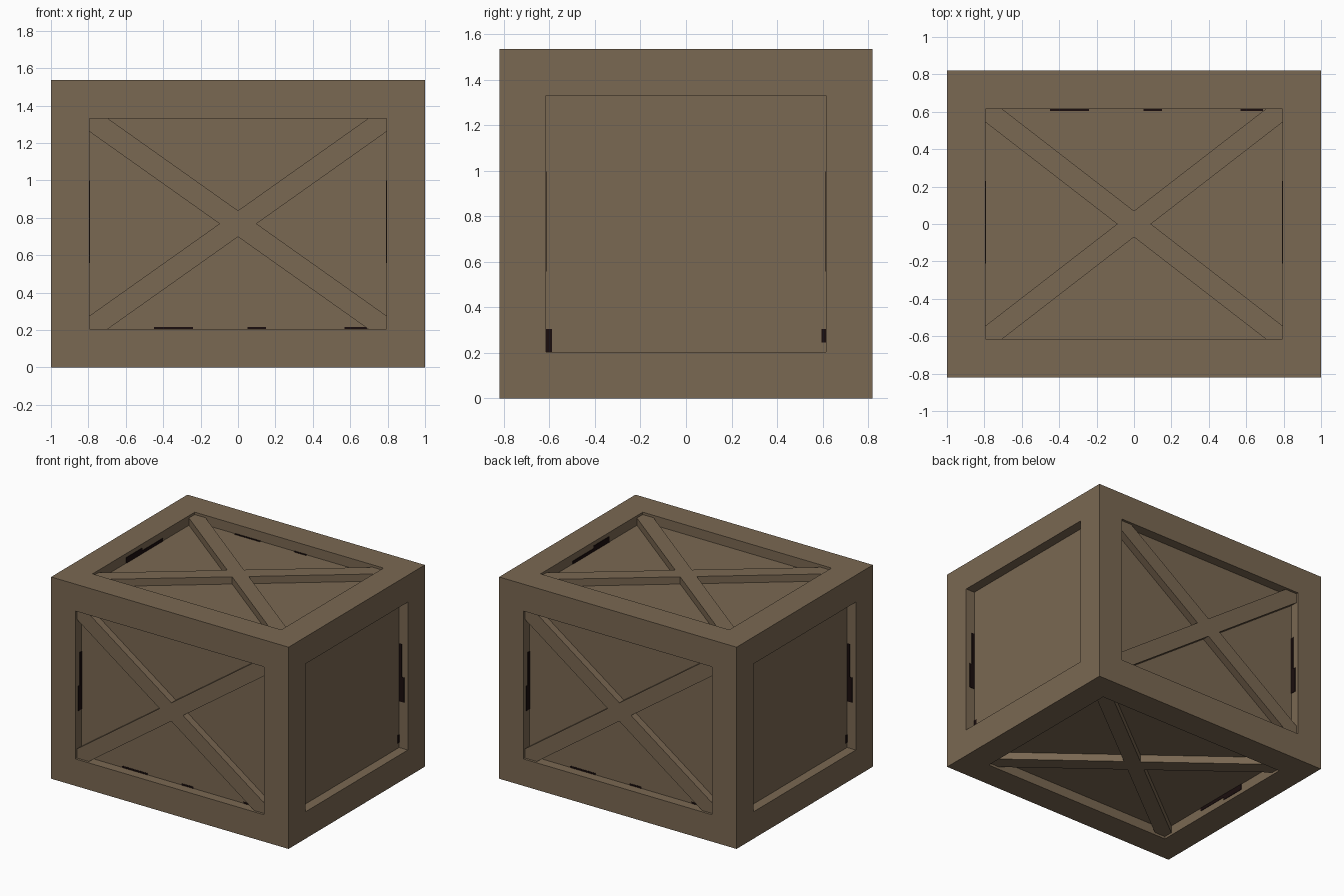
import bpy, bmesh
from mathutils import Matrix, Vector

if "Cube" in bpy.data.objects:
    bpy.data.objects.remove(bpy.data.objects["Cube"])

HX, HY, HZ = 1.0, 0.82, 0.768      # half sizes of the crate
RIM, DEPTH = 0.205, 0.073          # frame width, panel recess
BEAM_TOP = -0.018                  # brace face, below the frame face
HALF = 0.07                        # brace half height, measured along v
CENTRE = Vector((0, 0, HZ))


def material(name, colour):
    m = bpy.data.materials.new(name)
    m.diffuse_color = (*colour, 1)
    m.use_nodes = True
    m.node_tree.nodes["Principled BSDF"].inputs["Base Color"].default_value = m.diffuse_color
    return m


wood = material("brown wood", (0.195, 0.138, 0.084))
grime = material("dark grime", (0.010, 0.004, 0.004))


def finish(bm, name, mat):
    bmesh.ops.recalc_face_normals(bm, faces=bm.faces[:])
    me = bpy.data.meshes.new(name)
    bm.to_mesh(me)
    bm.free()
    me.materials.append(mat)
    ob = bpy.data.objects.new(name, me)
    bpy.context.collection.objects.link(ob)
    return ob


# Crate body: a box with a sunken panel in each side
bm = bmesh.new()
bmesh.ops.create_cube(bm, size=2)
for v in bm.verts:
    v.co = Vector((v.co.x * HX, v.co.y * HY, v.co.z * HZ)) + CENTRE
panels = bm.faces[:]
bmesh.ops.inset_individual(bm, faces=panels, thickness=RIM, use_even_offset=True)
bmesh.ops.inset_individual(bm, faces=panels, thickness=0, depth=-DEPTH)
finish(bm, "crate_body", wood)

# Side name, u axis, v axis, half sizes along u, v and the normal, braced or not
X, Y, Z = Vector((1, 0, 0)), Vector((0, 1, 0)), Vector((0, 0, 1))
SIDES = [
    ("front", X, Z, HX, HZ, HY, True),
    ("back", -X, Z, HX, HZ, HY, True),
    ("right", Y, Z, HY, HZ, HX, False),
    ("left", -Y, Z, HY, HZ, HX, False),
    ("top", X, Y, HX, HY, HZ, True),
    ("bottom", X, -Y, HX, HY, HZ, True),
]


def add_box(bm, u0, u1, v0, v1, n0, n1):
    mid = Vector((u0 + u1, v0 + v1, n0 + n1)) / 2
    mat = Matrix.Translation(mid) @ Matrix.Diagonal((u1 - u0, v1 - v0, n1 - n0, 1))
    bmesh.ops.create_cube(bm, size=1, matrix=mat)


def cross_outline(a, b):
    """Outline of an X reaching the corners of a 2a x 2b opening."""
    w = HALF * a / b
    quarter = [(w, 0), (a, b - HALF), (a, b), (a - w, b)]
    pts = list(quarter)
    pts += [(0, HALF)] + [(-u, v) for u, v in reversed(quarter)]
    pts += [(-u, -v) for u, v in quarter[1:]]
    pts += [(0, -HALF)] + [(u, -v) for u, v in reversed(quarter[1:])]
    return pts


for name, u, v, hu, hv, hn, braced in SIDES:
    n = u.cross(v)
    place = Matrix((u, v, n)).transposed().to_4x4()
    place.translation = CENTRE + n * hn
    a, b = hu - RIM, hv - RIM

    # Crossed braces
    if braced:
        bm = bmesh.new()
        low = [bm.verts.new((p, q, -DEPTH)) for p, q in cross_outline(a, b)]
        face = bm.faces.new(low)
        out = bmesh.ops.extrude_face_region(bm, geom=[face])
        top = [g for g in out["geom"] if isinstance(g, bmesh.types.BMVert)]
        bmesh.ops.translate(bm, verts=top, vec=(0, 0, BEAM_TOP + DEPTH))
        bm.transform(place)
        finish(bm, name + "_cross_brace", wood)

    # Grime: thin stains on the recess walls and along the panel edge
    bm = bmesh.new()
    t = 0.003
    for s in (-1, 1):
        wall = sorted((s * a, s * (a - t)))
        add_box(bm, *wall, -0.21, -0.02, -DEPTH, -0.03)
        add_box(bm, *wall, -0.02, 0.23, -DEPTH, -0.05)
    if braced:
        for u0, u1 in ((-0.45, -0.24), (0.05, 0.15), (0.57, 0.69)):
            add_box(bm, u0, u1, *((b - 0.012, b) if name == "top" else (-b, 0.012 - b)),
                    -DEPTH, t - DEPTH)
    else:
        add_box(bm, -a, 0.025 - a, -b, 0.1 - b, -DEPTH, t - DEPTH)
        add_box(bm, a - 0.02, a, 0.04 - b, 0.1 - b, -DEPTH, t - DEPTH)
    bm.transform(place)
    finish(bm, name + "_grime", grime)
